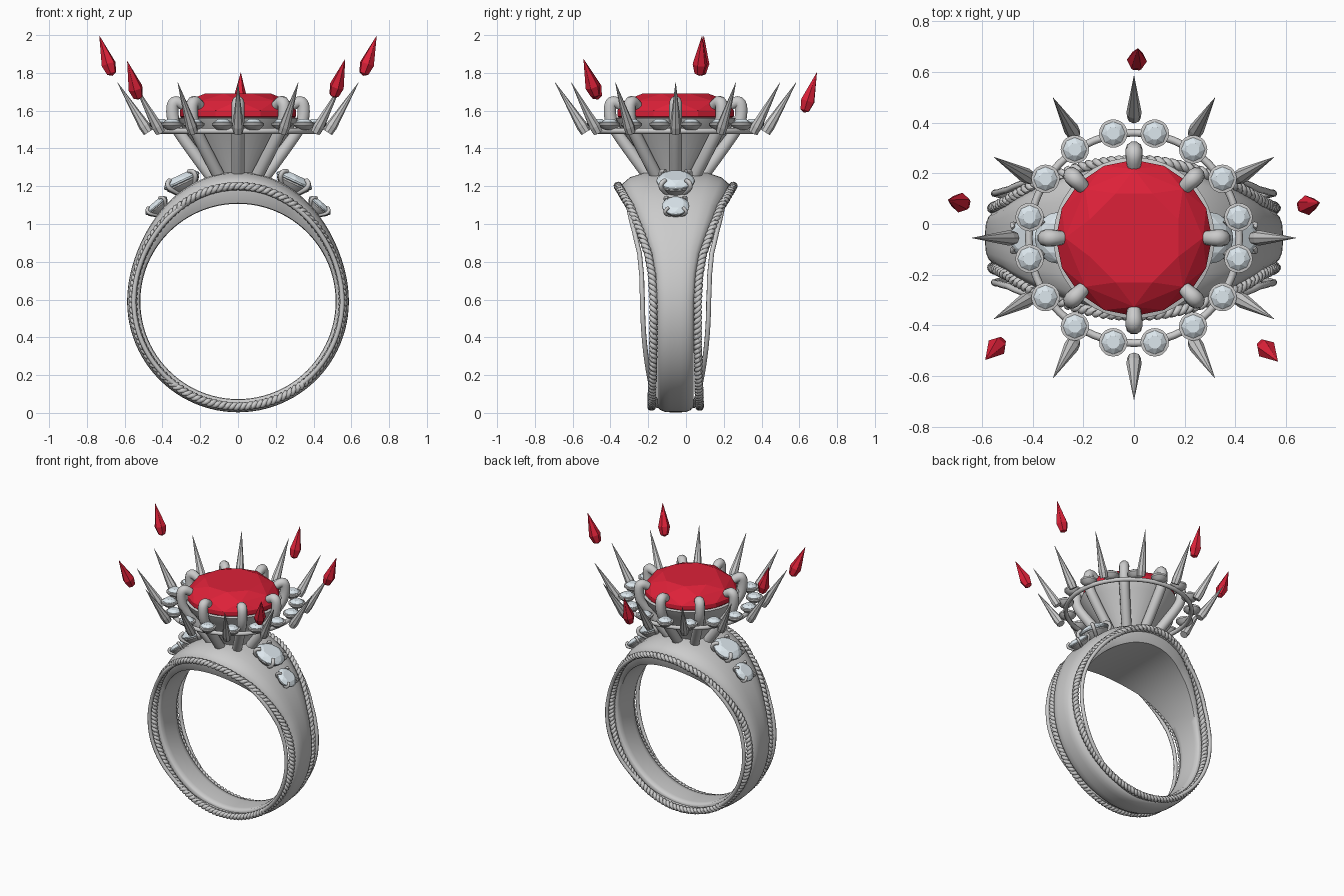
import bpy, bmesh
from math import sin, cos, pi, radians, tau
from mathutils import Vector, Matrix

if "Cube" in bpy.data.objects:
    bpy.data.objects.remove(bpy.data.objects["Cube"])

YC, ZC = -0.055, 0.59          # ring axis
def material(name, rgb):
    m = bpy.data.materials.new(name)
    m.diffuse_color = (*rgb, 1)
    m.use_nodes = True
    m.node_tree.nodes["Principled BSDF"].inputs["Base Color"].default_value = m.diffuse_color
    return m
RED = material("red_stone", (0.72, 0.015, 0.04))
ICE = material("clear_stone", (0.72, 0.80, 0.85))

def add(name, mesh, mtx=None, mat=None, smooth=None):
    if mat and not mesh.materials:
        mesh.materials.append(mat)
    ob = bpy.data.objects.new(name, mesh)
    bpy.context.collection.objects.link(ob)
    if mtx:
        ob.matrix_world = mtx
    if smooth:
        bpy.ops.object.select_all(action='DESELECT')
        ob.select_set(True)
        bpy.context.view_layer.objects.active = ob
        bpy.ops.object.shade_smooth_by_angle(angle=radians(smooth))
    return ob

def loft(name, rings, closed=False, caps=False):
    """Skin a list of closed point rings."""
    bm = bmesh.new()
    vr = [[bm.verts.new(p) for p in r] for r in rings]
    n = len(rings[0])
    for i in range(len(vr) - (0 if closed else 1)):
        a, b = vr[i], vr[(i + 1) % len(vr)]
        for j in range(n):
            bm.faces.new((a[j], a[(j + 1) % n], b[(j + 1) % n], b[j]))
    if caps:
        bm.faces.new(vr[0])
        bm.faces.new(vr[-1])
    bmesh.ops.recalc_face_normals(bm, faces=bm.faces)
    me = bpy.data.meshes.new(name)
    bm.to_mesh(me)
    bm.free()
    return me

def lathe(name, profile, n, caps=True):
    return loft(name, [[(r * cos(tau * i / n), r * sin(tau * i / n), z) for i in range(n)]
                       for r, z in profile], caps=caps)

def cut_stone(name, rings):
    """Faceted stone: hull of (radius, z, sides, half-step offset) rings."""
    bm = bmesh.new()
    for r, z, n, off in rings:
        for i in range(n):
            a = tau * (i + off) / n
            bm.verts.new((r * cos(a), r * sin(a), z))
    bmesh.ops.convex_hull(bm, input=bm.verts)
    bmesh.ops.dissolve_limit(bm, angle_limit=0.01, verts=bm.verts, edges=bm.edges)
    me = bpy.data.meshes.new(name)
    bm.to_mesh(me)
    bm.free()
    return me

def tubes(name, paths, radius, kind='NURBS', cyclic=False, res=2, radii=None):
    """Round wires along several paths, returned as one mesh."""
    cu = bpy.data.curves.new(name, 'CURVE')
    cu.dimensions = '3D'
    cu.bevel_depth, cu.bevel_resolution, cu.use_fill_caps = radius, res, True
    for path in paths:
        s = cu.splines.new(kind)
        s.points.add(len(path) - 1)
        for i, (pt, p) in enumerate(zip(s.points, path)):
            pt.co = (*p, 1)
            pt.radius = radii[i] if radii else 1
        s.use_cyclic_u = cyclic
        if kind == 'NURBS':
            s.order_u, s.resolution_u, s.use_endpoint_u = 3, 4, True
    tmp = bpy.data.objects.new(name + "_tmp", cu)
    bpy.context.collection.objects.link(tmp)
    me = bpy.data.meshes.new_from_object(tmp.evaluated_get(bpy.context.evaluated_depsgraph_get()))
    bpy.data.objects.remove(tmp)
    return me

def aim(pos, direction):
    q = Vector(direction).to_track_quat('Z', 'Y')
    return Matrix.Translation(pos) @ q.to_matrix().to_4x4()

# --- band: section swept round the finger, wide and domed at the top
WIDTH = [(-1, .095), (0, .097), (.25, .105), (.45, .125), (.64, .165), (.85, .22), (1, .285)]
def half_width(c):
    for (a, wa), (b, wb) in zip(WIDTH, WIDTH[1:]):
        if c <= b + 1e-6:
            return wa + (wb - wa) * (c - a) / (b - a)
def swell(c):
    return max(0, c) ** 3
def ring_pt(t, r, y):
    return Vector((r * sin(t), YC + y, ZC + r * cos(t)))

rings = []
for i in range(96):
    t = tau * i / 96
    c = cos(t)
    w, ro, edge = half_width(c), .587 + .1 * swell(c), .56 + .06 * swell(c)
    half = [(0, .517), (.6, .517), (.92, .52), (1, .53 + .05 * swell(c)), (1, edge),
            (.85, edge + (ro - edge) * .55), (.6, edge + (ro - edge) * .9), (.3, ro)]
    sec = half + [(0, ro)] + [(-u, r) for u, r in half[:0:-1]]
    rings.append([ring_pt(t, r, u * w) for u, r in sec])
add("band", loft("band", rings, closed=True), smooth=50)

# --- twisted rope and plain bowed wire along both band edges
def rope_path(side, phase, turns=62, steps=9):
    pts = []
    for i in range(turns * steps):
        t = tau * i / (turns * steps)
        a = turns * t + phase
        c = cos(t)
        y = half_width(c) + .02 + .012 * max(0, -c) ** 2 + .011 * cos(a)
        pts.append(ring_pt(t, .556 + .055 * swell(c) + .011 * sin(a), side * y))
    return pts
def wire_path(side):
    pts = []
    for i in range(80):
        t = tau * i / 80
        c = cos(t)
        y = half_width(c) + .078 * max(0, 1 - c * c) ** .8
        pts.append(ring_pt(t, .552 + .05 * swell(c), side * y))
    return pts
for side, label in ((-1, "front"), (1, "back")):
    add(label + "_rope", tubes("rope", [rope_path(side, 0), rope_path(side, pi)], .013,
                               'POLY', True, 1), smooth=60)
    add(label + "_wire", tubes("wire", [wire_path(side)], .013, 'POLY', True), smooth=60)

# --- head: cup, eight claws, centre stone
HEAD = Matrix.Translation((0, YC, 0))
def polar(r, z, a):
    return Vector((r * cos(a), r * sin(a), z))
add("cup", lathe("cup", [(.11, 1.24), (.12, 1.28), (.29, 1.5), (.318, 1.56), (.30, 1.565), (.27, 1.5), (.1, 1.29)],
                 48), HEAD, smooth=35)
claw = [(.14, 1.25), (.2, 1.33), (.3, 1.47), (.345, 1.54), (.35, 1.64), (.315, 1.65), (.27, 1.615)]
add("claws", tubes("claws", [[polar(r, z, tau * k / 8) for r, z in claw] for k in range(8)], .034,
                   res=3, radii=[1, 1, 1, 1, 1, .95, .75]), HEAD, smooth=60)
add("centre_stone", cut_stone("centre_stone", [
    (.19, 1.69, 8, .5), (.272, 1.652, 8, 0), (.308, 1.6, 16, 0), (.308, 1.57, 16, 0),
    (.17, 1.45, 8, .5), (.02, 1.36, 8, 0)]), HEAD, RED)

# --- halo: ring, sixteen small stones in collets, twelve spikes
def circle(r, z, n=64):
    return [polar(r, z, tau * i / n) for i in range(n)]
add("halo_ring", tubes("halo_ring", [circle(.415, 1.492)], .015, 'POLY', True), HEAD, smooth=60)
collet = lathe("halo_collet", [(.02, -.03), (.035, -.025), (.056, -.004), (.056, .008), (.046, .01)], 20)
small = cut_stone("halo_stone", [(.026, .028, 8, .5), (.047, .012, 8, 0), (.047, .004, 8, 0), (.01, -.02, 8, 0)])
for k in range(16):
    m = HEAD @ Matrix.Translation(polar(.42, 1.527, tau * (k + .5) / 16))
    add("halo_collet", collet, m, smooth=35 if k == 0 else None)
    add("halo_stone", small, m, ICE)
spike = lathe("spike", [(.027, 0), (.03, .04), (.001, .31)], 8)
for k in range(12):
    a = tau * k / 12
    base, tip = polar(.475, 1.485, a), polar(.64, 1.752, a)
    add("spike", spike, HEAD @ aim(base, tip - base))

# --- shoulder stones with collets and claws, mirrored left and right
stone = cut_stone("shoulder_stone", [(.6, .36, 8, .5), (.85, .24, 8, 0), (.98, .08, 16, 0),
                                     (.98, 0, 16, 0), (.3, -.4, 8, 0)])
seat = lathe("shoulder_collet", [(.45, -.6), (.55, -.55), (.9, -.12), (.9, -.02), (.8, -.02)], 24)
grips = tubes("shoulder_claws", [[polar(r, z, tau * (k + .5) / 4) for r, z in
              ((.55, -.5), (.85, -.25), (1.08, .0), (1.02, .3), (.75, .32))] for k in range(4)], .12)
first = True
for side in (-1, 1):
    for deg, r, size in ((25, .70, .104), (40.5, .662, .074)):
        t = side * radians(deg)
        m = aim(ring_pt(t, r, 0), (sin(t), 0, cos(t))) @ Matrix.Scale(size, 4)
        add("shoulder_stone", stone, m, ICE)
        add("shoulder_collet", seat, m, smooth=35 if first else None)
        add("shoulder_claws", grips, m, smooth=60 if first else None)
        first = False

# --- five floating red shards (bottom tip, top tip)
shard = cut_stone("shard", [(.001, 0, 3, 0), (.026, .012, 6, 0), (.040, .065, 6, 0), (.001, .222, 3, 0)])
for base, tip in (((-.665, .08, 1.785), (-.735, .095, 2.0)),
                  ((.662, .07, 1.785), (.735, .085, 2.0)),
                  ((-.525, -.465, 1.66), (-.59, -.54, 1.875)),
                  ((.505, -.475, 1.67), (.57, -.545, 1.882)),
                  ((.01, .625, 1.59), (.015, .692, 1.8))):
    add("shard", shard, aim(base, Vector(tip) - Vector(base)), RED)
